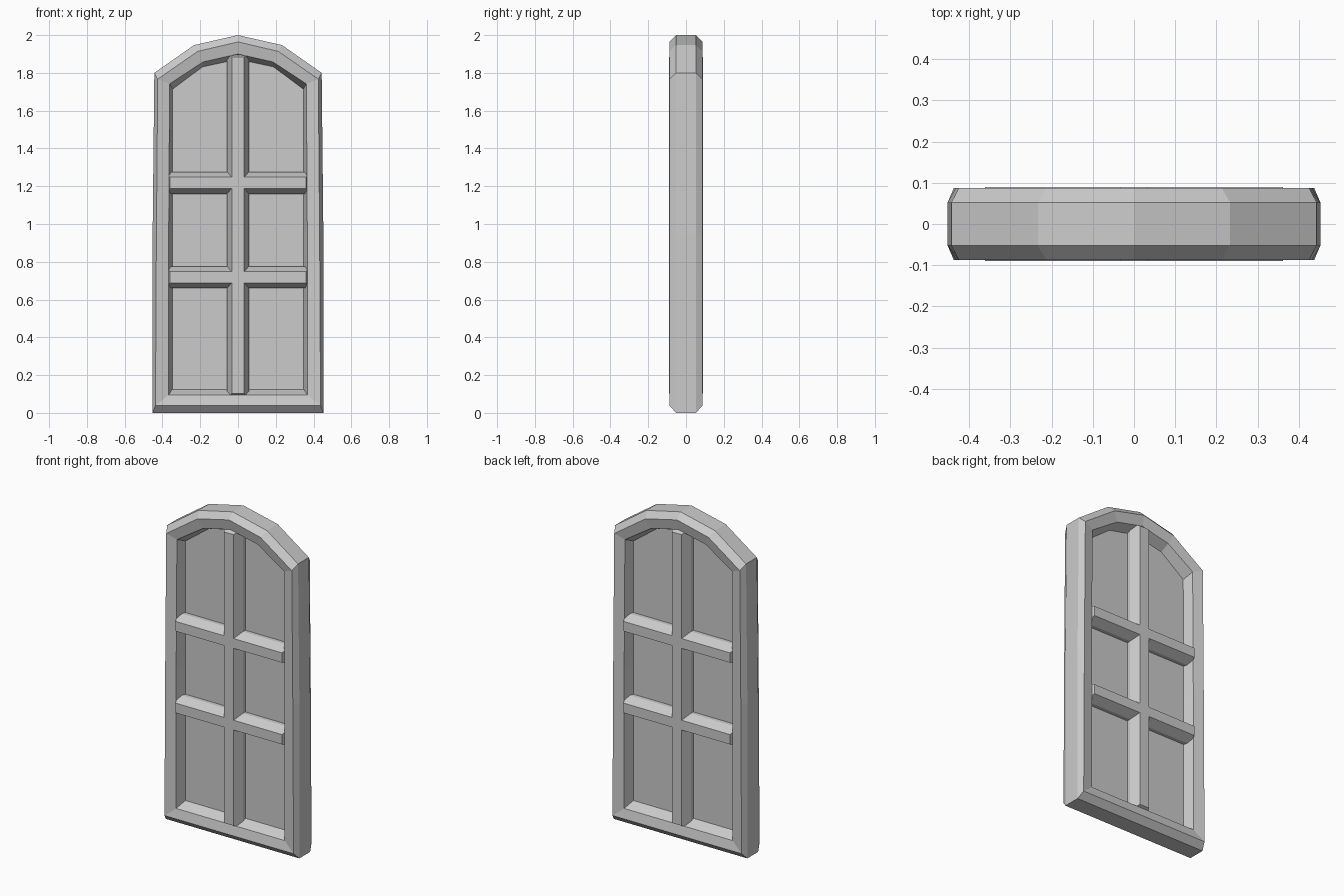
import bpy, bmesh

if "Cube" in bpy.data.objects:
    bpy.data.objects.remove(bpy.data.objects["Cube"])


def outline(half):
    """Mirror a right-hand half outline (bottom to apex) into a full loop."""
    return half + [(-x, z) for x, z in reversed(half) if x > 0]


def loft(name, rings, closed_loop=False):
    """Bridge rings given as (y, outline); cap the ends or join last to first."""
    bm = bmesh.new()
    loops = [[bm.verts.new((x, y, z)) for x, z in pts] for y, pts in rings]
    n = len(loops[0])
    pairs = list(zip(loops, loops[1:]))
    if closed_loop:
        pairs.append((loops[-1], loops[0]))
    else:
        bm.faces.new(loops[0])
        bm.faces.new(loops[-1])
    for a, b in pairs:
        for i in range(n):
            j = (i + 1) % n
            bm.faces.new((a[i], a[j], b[j], b[i]))
    bmesh.ops.recalc_face_normals(bm, faces=bm.faces)
    mesh = bpy.data.meshes.new(name)
    bm.to_mesh(mesh)
    bm.free()
    obj = bpy.data.objects.new(name, mesh)
    bpy.context.collection.objects.link(obj)
    return obj


def bar(name, hx, z0, z1, cx, cz):
    """Box bar with sloped front and back edges."""
    full = outline([(hx, z0), (hx, z1)])
    face = outline([(hx - cx, z0 + cz), (hx - cx, z1 - cz)])
    return loft(name, [(-0.09, face), (-0.035, full), (0.035, full), (0.09, face)])


# arched frame: chamfered outside, face dipping towards a sloped opening
outer = outline([(0.452, 0.0), (0.452, 0.95), (0.443, 1.80), (0.233, 1.947), (0, 2.0)])
outer_face = outline([(0.437, 0.038), (0.432, 0.95), (0.425, 1.767), (0.213, 1.914), (0, 1.964)])
inner_face = outline([(0.367, 0.095), (0.367, 0.95), (0.362, 1.742), (0.185, 1.858), (0, 1.900)])
inner = outline([(0.348, 0.125), (0.348, 0.95), (0.346, 1.714), (0.188, 1.832), (0, 1.872)])
F, C, E, G = 0.087, 0.052, 0.074, 0.012
loft("arched_frame", [
    (-E, inner_face), (-F, outer_face), (-C, outer), (C, outer),
    (F, outer_face), (E, inner_face), (G, inner), (-G, inner)], closed_loop=True)

# deeply recessed pane filling the opening, tucked into the frame
loft("pane", [(-G, inner), (G, inner)])

# glazing bars
bar("vertical_bar", 0.058, 0.076, 1.910, 0.025, 0.026)
for i, z in enumerate((0.718, 1.218)):
    bar(f"horizontal_bar_{i + 1}", 0.379, z - 0.058, z + 0.058, 0.018, 0.028)
